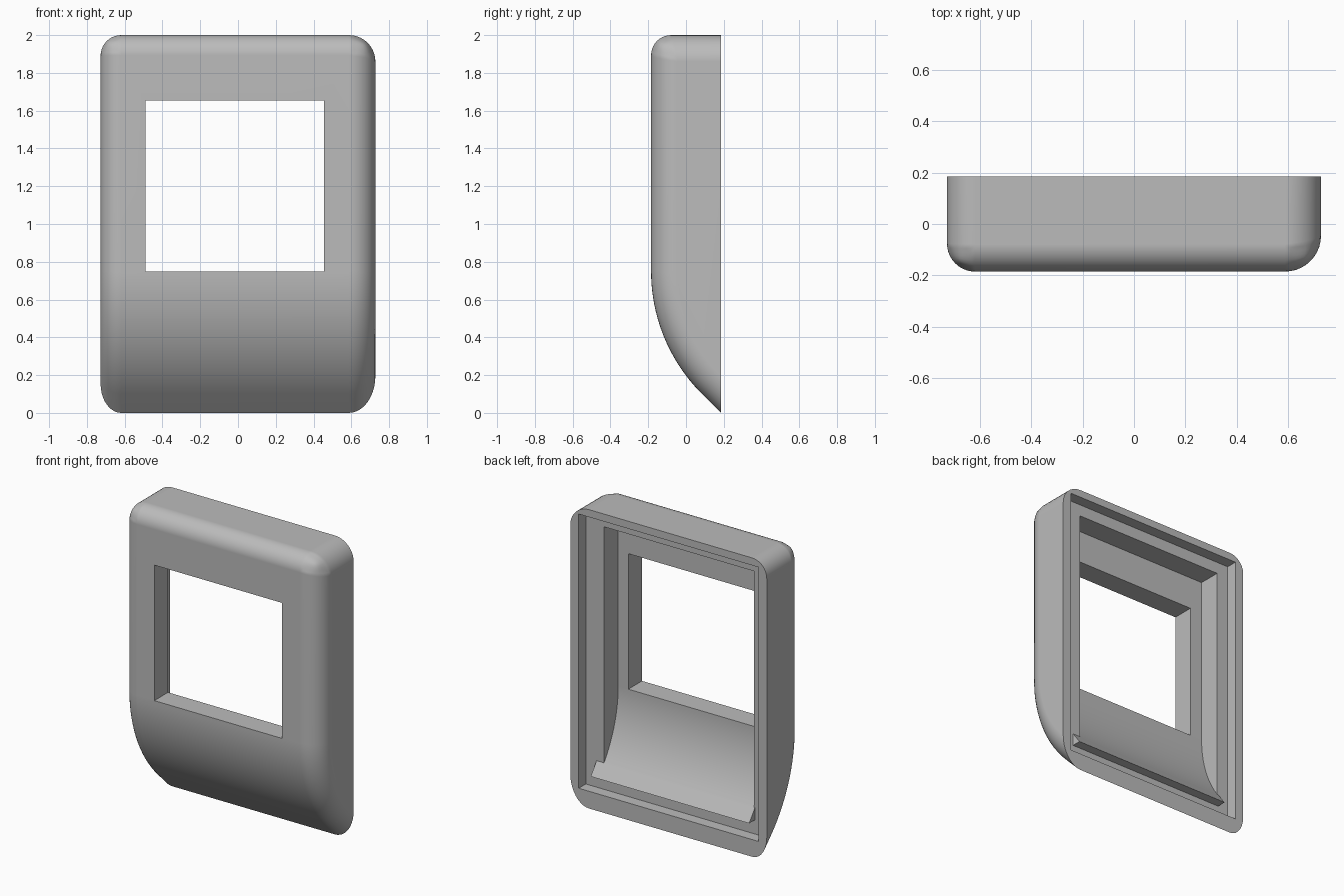
import bpy
import bmesh
from math import sin, cos, radians, acos

cube = bpy.data.objects.get("Cube")
if cube:
    bpy.data.objects.remove(cube, do_unlink=True)

grey = bpy.data.materials.new("plain_grey")
grey.use_nodes = True
colour = (0.5, 0.5, 0.5, 1)
grey.diffuse_color = colour
grey.node_tree.nodes["Principled BSDF"].inputs["Base Color"].default_value = colour

BACK, FRONT, HALF, TOP = 0.185, -0.185, 0.7275, 2.0
LEDGE, WALL = 0.11, 0.145          # ledge depth, front plate thickness
CURVE_Z, CURVE_R = 0.75, 0.918     # start height and radius of the curved chin
CURVE_Y = FRONT + CURVE_R


def arc(radius, end, steps):
    """Side-view chin arc from vertical down to the end angle."""
    return [(CURVE_Y - radius * cos(end * i / steps),
             CURVE_Z - radius * sin(end * i / steps)) for i in range(steps + 1)]


def prism(name, profile, x0, x1):
    """Extrude a (y, z) side profile across x."""
    bm = bmesh.new()
    face = bm.faces.new([bm.verts.new((x0, y, z)) for y, z in profile])
    out = bmesh.ops.extrude_face_region(bm, geom=[face])
    moved = [v for v in out["geom"] if isinstance(v, bmesh.types.BMVert)]
    bmesh.ops.translate(bm, verts=moved, vec=(x1 - x0, 0, 0))
    bmesh.ops.recalc_face_normals(bm, faces=bm.faces)
    mesh = bpy.data.meshes.new(name)
    bm.to_mesh(mesh)
    bm.free()
    mesh.materials.append(grey)
    obj = bpy.data.objects.new(name, mesh)
    bpy.context.scene.collection.objects.link(obj)
    return obj


def rect(y0, y1, z0, z1):
    return [(y0, z0), (y1, z0), (y1, z1), (y0, z1)]


def activate(obj):
    bpy.ops.object.select_all(action="DESELECT")
    obj.select_set(True)
    bpy.context.view_layer.objects.active = obj


# Outer housing, with rounded edges everywhere but the back rim
profile = [(BACK, TOP), (FRONT, TOP)] + arc(CURVE_R, radians(45), 20) + [(BACK, 0)]
housing = prism("housing", profile, -HALF, HALF)
mesh = housing.data
weights = mesh.attributes.new("bevel_weight_edge", "FLOAT", "EDGE")
for edge in mesh.edges:
    a, b = (mesh.vertices[i].co for i in edge.vertices)
    at_back = min(a.y, b.y) > BACK - 0.001
    if abs(a.x - b.x) < 0.001 and not at_back:
        weights.data[edge.index].value = 1.0 if a.x > 0 else 0.78
    elif min(a.z, b.z) > TOP - 0.001 and max(a.y, b.y) < FRONT + 0.001:
        weights.data[edge.index].value = 0.76
activate(housing)
bevel = housing.modifiers.new("rounded_edges", "BEVEL")
bevel.limit_method = "WEIGHT"
bevel.width = 0.14
bevel.segments = 10
bevel.use_clamp_overlap = False
bpy.ops.object.modifier_apply(modifier=bevel.name)

# Rear recess, inner cavity and display window
inner_r = CURVE_R - WALL
inner_front = FRONT + WALL
ledge_angle = acos((CURVE_Y - LEDGE) / inner_r)
cavity_profile = [(0.3, 1.872), (inner_front, 1.872)] + arc(inner_r, ledge_angle, 20)
cavity_profile.append((0.3, cavity_profile[-1][1]))
cutters = [
    prism("recess_cutter", rect(LEDGE, 0.3, 0.115, 1.95), -0.665, 0.665),
    prism("cavity_cutter", cavity_profile, -0.58, 0.53),
    prism("window_cutter", rect(-0.4, 0.02, CURVE_Z - 0.002, 1.655), -0.49, 0.455),
]
for cutter in cutters:
    cutter.hide_render = True
    activate(housing)
    cut = housing.modifiers.new("cut", "BOOLEAN")
    cut.operation = "DIFFERENCE"
    cut.solver = "EXACT"
    cut.object = cutter
    bpy.ops.object.modifier_apply(modifier=cut.name)
    bpy.data.objects.remove(cutter, do_unlink=True)

activate(housing)
bpy.ops.object.shade_smooth_by_angle(angle=radians(30))
normals = housing.modifiers.new("even_shading", "WEIGHTED_NORMAL")
normals.keep_sharp = True

# Small wedge ridge along the bottom of the cavity
ridge_top = cavity_profile[-1][1]
prism("bottom_ridge",
      [(LEDGE - 0.01, 0.21), (LEDGE - 0.01, ridge_top - 0.01),
       (LEDGE, ridge_top), (0.172, 0.21)], -0.588, 0.585)
